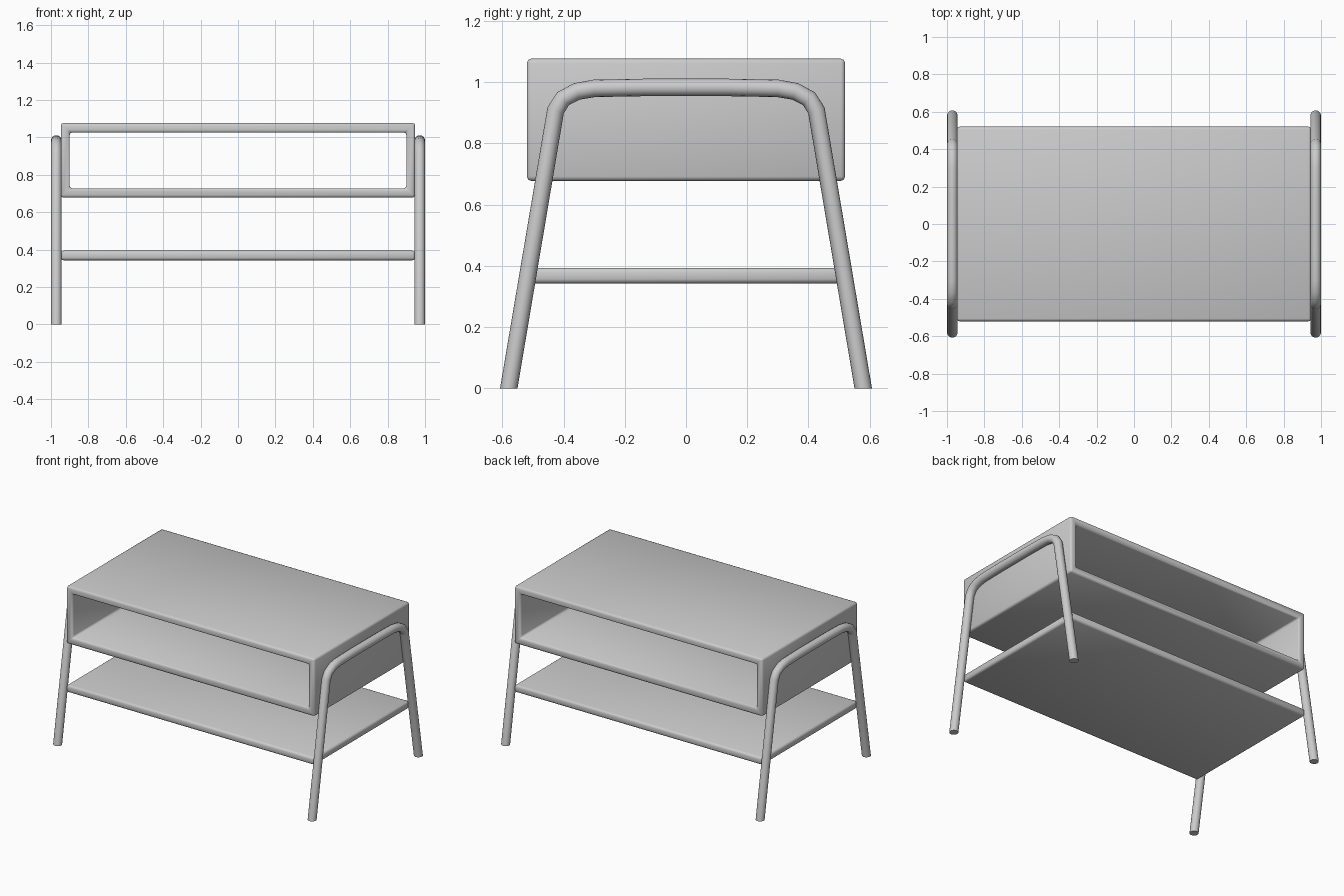
import bpy, bmesh, math
from mathutils import Vector

old = bpy.data.objects.get("Cube")
if old:
    bpy.data.objects.remove(old, do_unlink=True)

grey = bpy.data.materials.new("plain grey")
grey.use_nodes = True
colour = (0.6, 0.6, 0.6, 1)
grey.diffuse_color = colour
grey.node_tree.nodes["Principled BSDF"].inputs["Base Color"].default_value = colour


def finish(name, bm, angle, bevel=0):
    bmesh.ops.recalc_face_normals(bm, faces=bm.faces)
    mesh = bpy.data.meshes.new(name)
    bm.to_mesh(mesh)
    bm.free()
    mesh.materials.append(grey)
    ob = bpy.data.objects.new(name, mesh)
    bpy.context.collection.objects.link(ob)
    bpy.ops.object.select_all(action="DESELECT")
    ob.select_set(True)
    bpy.context.view_layer.objects.active = ob
    if bevel:
        mod = ob.modifiers.new("soft edges", "BEVEL")
        mod.width = bevel
        mod.segments = 2
        bpy.ops.object.modifier_apply(modifier=mod.name)
    bpy.ops.object.shade_smooth_by_angle(angle=math.radians(angle))
    return ob


def rect(bm, x, z0, z1, y):
    return [bm.verts.new((px, y, pz)) for px, pz in ((-x, z0), (x, z0), (x, z1), (-x, z1))]


def bridge(bm, a, b):
    n = len(a)
    for i in range(n):
        j = (i + 1) % n
        bm.faces.new((a[i], a[j], b[j], b[i]))


DEPTH = 0.52

# Open box: a rectangular sleeve, open at front and back
bm = bmesh.new()
loops = [rect(bm, *size, y) for size, y in (
    ((0.947, 0.678, 1.077), -DEPTH), ((0.947, 0.678, 1.077), DEPTH),
    ((0.9, 0.728, 1.027), DEPTH), ((0.9, 0.728, 1.027), -DEPTH))]
for i in range(4):
    bridge(bm, loops[i], loops[(i + 1) % 4])
finish("open_box", bm, 60, 0.014)

# Lower shelf
bm = bmesh.new()
front, back = (rect(bm, 0.947, 0.343, 0.394, y) for y in (-DEPTH, DEPTH))
bridge(bm, front, back)
bm.faces.new(front)
bm.faces.new(back)
finish("lower_shelf", bm, 60, 0.014)

# Bent tube leg frames, one at each side
half = [(0.579, 0), (0.426, 0.908), (0.402, 0.946), (0.357, 0.97), (0.3, 0.98), (0.14, 0.983)]
path = [Vector((0, y, z)) for y, z in half]
path += [Vector((0, -p.y, p.z)) for p in reversed(path)]
RADIUS, SIDES = 0.0285, 16


def leg_frame(name, x):
    bm = bmesh.new()
    rings = []
    for i, p in enumerate(path):
        if i in (0, len(path) - 1):
            across = Vector((0, 1 if i == 0 else -1, 0))
        else:
            t = ((p - path[i - 1]).normalized() + (path[i + 1] - p).normalized()).normalized()
            across = Vector((0, t.z, -t.y))
        ring = []
        for k in range(SIDES):
            a = math.tau * k / SIDES
            offset = Vector((math.cos(a), 0, 0)) + across * math.sin(a)
            ring.append(bm.verts.new(p + offset * RADIUS + Vector((x, 0, 0))))
        rings.append(ring)
    for a, b in zip(rings, rings[1:]):
        bridge(bm, a, b)
    bm.faces.new(rings[0])
    bm.faces.new(rings[-1])
    finish(name, bm, 50)


leg_frame("left_leg_frame", 0.9715)
leg_frame("right_leg_frame", -0.9715)
